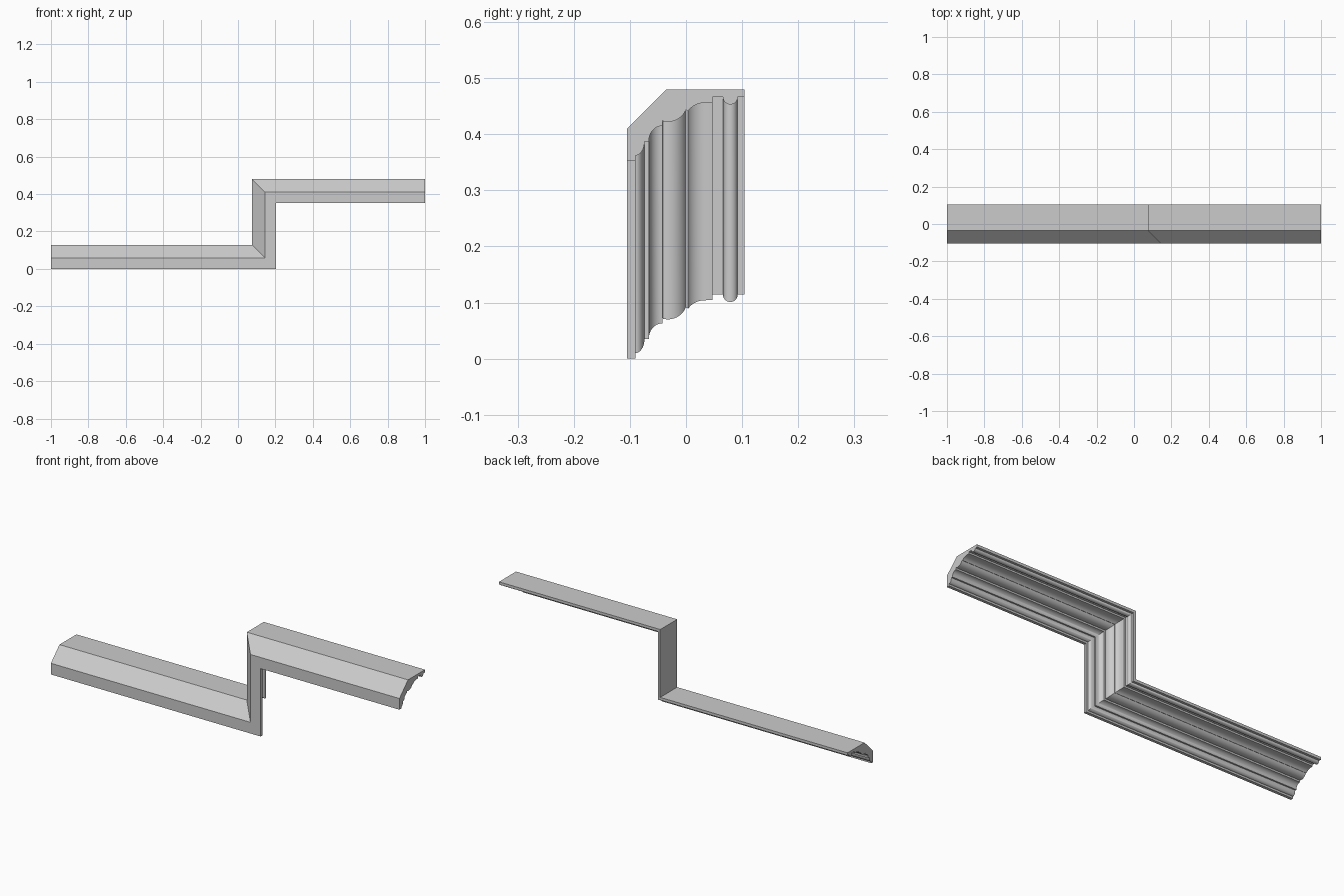
import bpy, math

if "Cube" in bpy.data.objects:
    bpy.data.objects.remove(bpy.data.objects["Cube"])

STEP_X, RISE = 0.203, 0.352   # face of the riser, height gain of the upper run


def arc(cy, cz, ry, rz, a0, a1, n=10):
    """Points on an elliptical arc, angles in degrees."""
    out = []
    for i in range(n + 1):
        a = math.radians(a0 + (a1 - a0) * i / n)
        out.append((cy + ry * math.cos(a), cz + rz * math.sin(a)))
    return out


# Moulding cross-section as (y, height), front to back along the underside
profile = [(-0.105, 0.058), (-0.105, 0.0), (-0.090, 0.0)]
profile += arc(-0.090, 0.035, 0.016, 0.025, -90, 0)        # small quarter round
profile += [(-0.066, 0.035)]
profile += arc(-0.042, 0.037, 0.024, 0.026, 180, 90)       # cove
profile += [(-0.042, 0.073)]
profile += arc(-0.032, 0.104, 0.034, 0.034, -105, -22)     # ogee, convex half
profile += arc(0.034, 0.076, 0.034, 0.028, 152, 90)        # ogee, concave half
profile += [(0.047, 0.105), (0.047, 0.114), (0.066, 0.114)]
profile += arc(0.079, 0.114, 0.013, 0.013, 180, 360, 14)   # bead
profile += [(0.104, 0.114), (0.104, 0.128), (-0.035, 0.128)]

# Sweep along the stepped path, with mitred corners
n = len(profile)
verts = []
for y, h in profile:
    verts += [(-1, y, h), (STEP_X - h, y, h),
              (STEP_X - h, y, RISE + h), (1, y, RISE + h)]
faces = []
for i in range(n):
    j = (i + 1) % n
    for k in range(3):
        faces.append((4 * i + k, 4 * i + k + 1, 4 * j + k + 1, 4 * j + k))
# End caps
faces.append([4 * i for i in range(n)])
faces.append([4 * i + 3 for i in reversed(range(n))])

mesh = bpy.data.meshes.new("stepped_crown_moulding")
mesh.from_pydata(verts, [], faces)
moulding = bpy.data.objects.new("stepped_crown_moulding", mesh)
bpy.context.collection.objects.link(moulding)
bpy.context.view_layer.objects.active = moulding
moulding.select_set(True)

# Clean duplicate points, fix normals, keep the crisp edges
bpy.ops.object.mode_set(mode='EDIT')
bpy.ops.mesh.select_all(action='SELECT')
bpy.ops.mesh.remove_doubles(threshold=0.0001)
bpy.ops.mesh.normals_make_consistent(inside=False)
bpy.ops.object.mode_set(mode='OBJECT')
bpy.ops.object.shade_smooth_by_angle(angle=math.radians(30))
